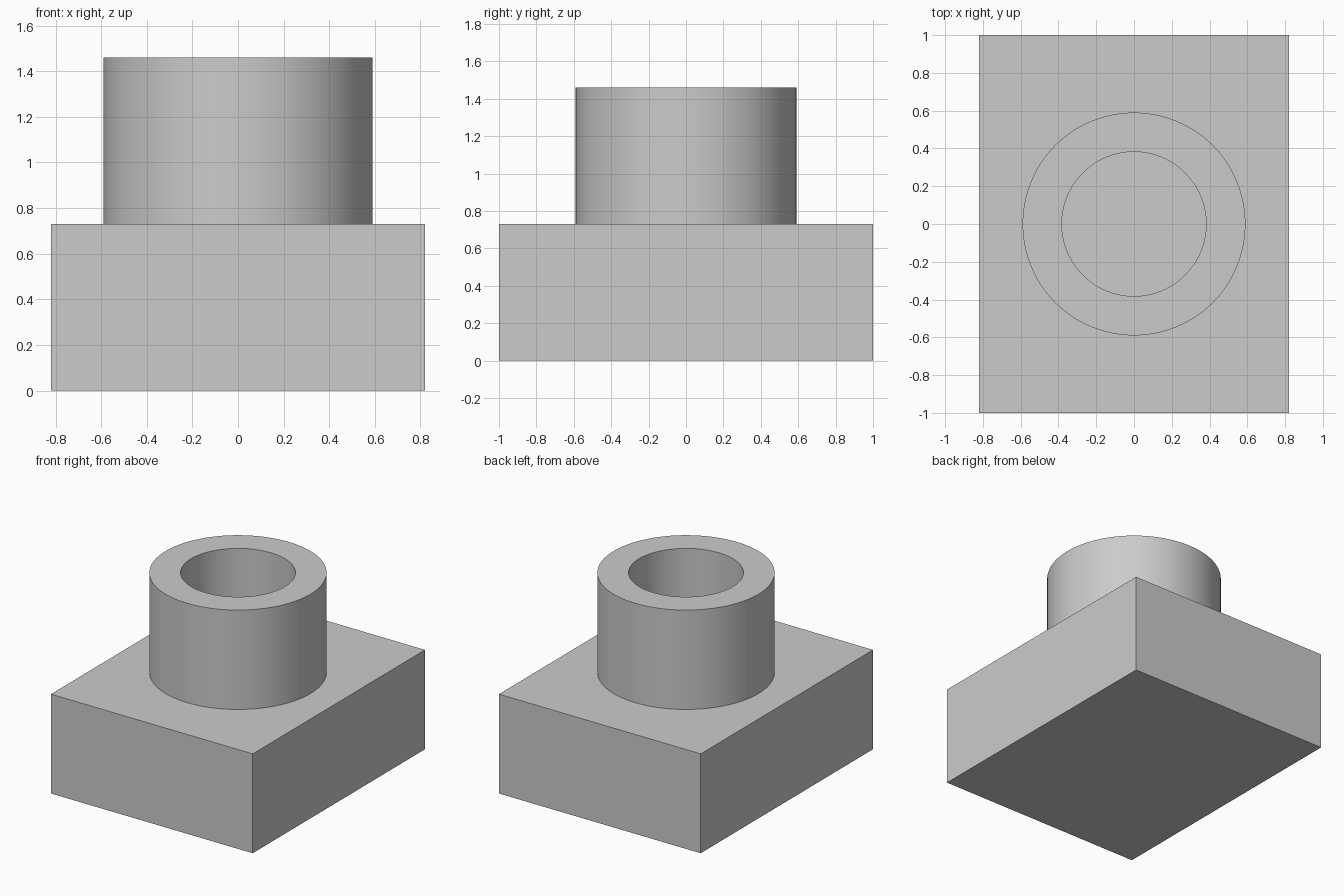
import bpy, bmesh, math

if "Cube" in bpy.data.objects:
    bpy.data.objects.remove(bpy.data.objects["Cube"], do_unlink=True)

GREY = (0.6, 0.6, 0.6, 1.0)
BASE_TOP, TUBE_TOP = 0.73, 1.46
OUTER, INNER = 0.59, 0.382

grey = bpy.data.materials.new("plain grey")
grey.use_nodes = True
grey.diffuse_color = GREY
grey.node_tree.nodes["Principled BSDF"].inputs["Base Color"].default_value = GREY


def add_object(name, bm):
    mesh = bpy.data.meshes.new(name)
    bmesh.ops.recalc_face_normals(bm, faces=bm.faces)
    bm.to_mesh(mesh)
    bm.free()
    obj = bpy.data.objects.new(name, mesh)
    obj.data.materials.append(grey)
    bpy.context.collection.objects.link(obj)
    return obj


# Rectangular base block
bm = bmesh.new()
bmesh.ops.create_cube(bm, size=1)
for v in bm.verts:
    v.co.x *= 1.64
    v.co.y *= 2
    v.co.z = (v.co.z + 0.5) * BASE_TOP
add_object("base_block", bm)

# Hollow collar: a rectangular wall section turned about the z axis
bm = bmesh.new()
section = [(OUTER, BASE_TOP), (OUTER, TUBE_TOP), (INNER, TUBE_TOP), (INNER, BASE_TOP)]
verts = [bm.verts.new((r, 0, z)) for r, z in section]
edges = [bm.edges.new(pair) for pair in zip(verts, verts[1:])]
bmesh.ops.spin(bm, geom=verts + edges, cent=(0, 0, 0), axis=(0, 0, 1),
               angle=math.tau, steps=96, use_merge=True)
bmesh.ops.remove_doubles(bm, verts=bm.verts, dist=0.0001)
bmesh.ops.recalc_face_normals(bm, faces=bm.faces)
# An open sheet can come out inverted, so point the rim upward
bm.normal_update()
rim = next(f for f in bm.faces if abs(f.normal.z) > 0.9)
flip = rim.normal.z < 0
collar = add_object("hollow_collar", bm)
if flip:
    collar.data.flip_normals()

bpy.ops.object.select_all(action="DESELECT")
collar.select_set(True)
bpy.context.view_layer.objects.active = collar
bpy.ops.object.shade_smooth_by_angle(angle=math.radians(30))
